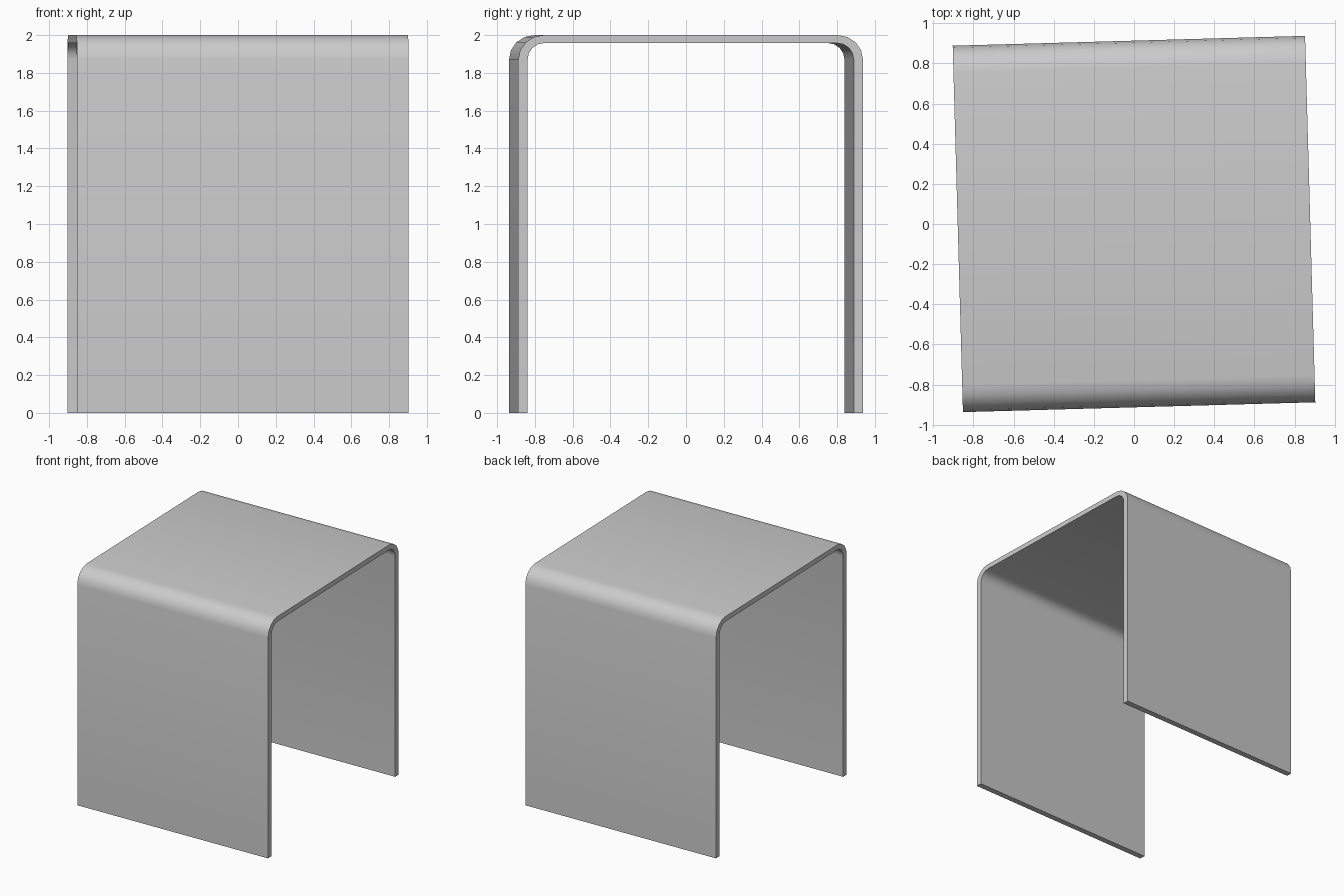
import bpy, bmesh
from math import sin, cos, pi, radians

if "Cube" in bpy.data.objects:
    bpy.data.objects.remove(bpy.data.objects["Cube"])

HALF_LEN, HALF_W, HEIGHT = 0.878, 0.913, 2.0
WALL, TOP, SEGS = 0.049, 0.042, 4


def arch(half_w, height, ry, rz):
    """Rounded upside-down U in the YZ plane, from front foot to back foot."""
    arc = [(half_w - ry + ry * cos(a), height - rz + rz * sin(a))
           for a in (i * pi / 2 / SEGS for i in range(SEGS + 1))]
    back = [(half_w, 0)] + arc
    return [(-y, z) for y, z in back] + back[::-1]


# Bent sheet: matching outer and inner profiles, extruded along x
outer = arch(HALF_W, HEIGHT, 0.134, 0.13)
inner = arch(HALF_W - WALL, HEIGHT - TOP, 0.088, 0.088)
bm = bmesh.new()
o0, i0, o1, i1 = [[bm.verts.new((x, y, z)) for y, z in p]
                  for x in (-HALF_LEN, HALF_LEN) for p in (outer, inner)]
n = len(outer)
for k in range(n - 1):
    for a, b in ((o0, o1), (i0, i1), (o0, i0), (o1, i1)):
        bm.faces.new((a[k], a[k + 1], b[k + 1], b[k]))
# Feet
for k in (0, n - 1):
    bm.faces.new((o0[k], o1[k], i1[k], i0[k]))
bmesh.ops.recalc_face_normals(bm, faces=bm.faces)

mesh = bpy.data.meshes.new("bent_side_table")
bm.to_mesh(mesh)
bm.free()
table = bpy.data.objects.new("bent_side_table", mesh)
bpy.context.collection.objects.link(table)
table.rotation_euler.z = radians(1.6)

# Smooth bends, crisp rims
bpy.context.view_layer.objects.active = table
table.select_set(True)
bpy.ops.object.shade_smooth_by_angle(angle=radians(40))
